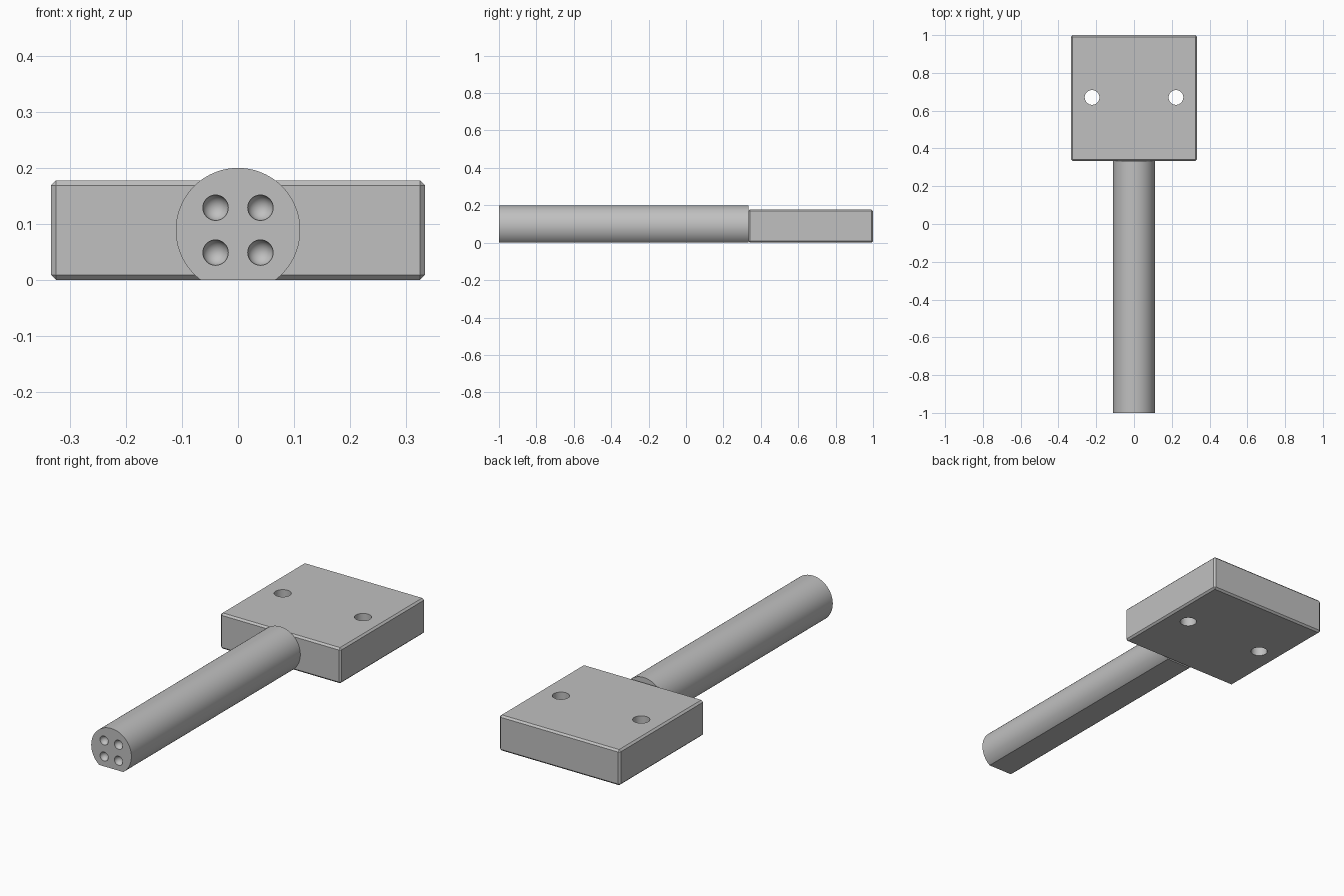
import bpy, bmesh, math
from mathutils import Matrix, Vector

cube = bpy.data.objects.get("Cube")
if cube:
    bpy.data.objects.remove(cube, do_unlink=True)

# Single grey material
grey = bpy.data.materials.new("plain grey")
grey.use_nodes = True
colour = (0.527, 0.527, 0.527, 1)
grey.diffuse_color = colour
grey.node_tree.nodes["Principled BSDF"].inputs["Base Color"].default_value = colour


def make_object(name, bm):
    bmesh.ops.recalc_face_normals(bm, faces=bm.faces)
    mesh = bpy.data.meshes.new(name)
    bm.to_mesh(mesh)
    bm.free()
    mesh.materials.append(grey)
    obj = bpy.data.objects.new(name, mesh)
    bpy.context.collection.objects.link(obj)
    return obj


def activate(obj):
    bpy.ops.object.select_all(action='DESELECT')
    obj.select_set(True)
    bpy.context.view_layer.objects.active = obj


def cut(obj, cutter):
    activate(obj)
    mod = obj.modifiers.new("cut", 'BOOLEAN')
    mod.operation = 'DIFFERENCE'
    mod.solver = 'EXACT'
    mod.object = cutter
    bpy.ops.object.modifier_apply(modifier=mod.name)
    bpy.data.objects.remove(cutter, do_unlink=True)


def smooth(obj):
    activate(obj)
    bpy.ops.object.shade_smooth_by_angle(angle=math.radians(30))


JOINT = 1 / 3
HEIGHT = 0.178
MID = HEIGHT / 2

# Square block with chamfered edges
bm = bmesh.new()
bmesh.ops.create_cube(bm, size=1)
bmesh.ops.scale(bm, vec=(2 / 3, 2 / 3, HEIGHT), verts=bm.verts)
bmesh.ops.translate(bm, vec=(0, 2 / 3, MID), verts=bm.verts)
bmesh.ops.bevel(bm, geom=bm.edges[:], offset=0.009, segments=1, affect='EDGES')
block = make_object("block", bm)

# Two holes through the block
bm = bmesh.new()
for side in (-1, 1):
    bmesh.ops.create_cone(bm, cap_ends=True, segments=48, radius1=0.039, radius2=0.039,
                          depth=0.5, matrix=Matrix.Translation((side * 0.222, 0.67, MID)))
cut(block, make_object("block_hole_cutter", bm))
smooth(block)

# Round shaft with a flat underside
bm = bmesh.new()
lay_down = Matrix.Rotation(math.pi / 2, 4, 'X')
centre = Vector((0, (JOINT - 1) / 2, MID))
bmesh.ops.create_cone(bm, cap_ends=True, segments=96, radius1=0.111, radius2=0.111,
                      depth=JOINT + 1, matrix=Matrix.Translation(centre) @ lay_down)
bmesh.ops.bisect_plane(bm, geom=bm.verts[:] + bm.edges[:] + bm.faces[:],
                       plane_co=(0, 0, 0), plane_no=(0, 0, 1), clear_inner=True)
bmesh.ops.holes_fill(bm, edges=[e for e in bm.edges if e.is_boundary])
shaft = make_object("shaft", bm)

# Four round dimples in the shaft end
bm = bmesh.new()
for x in (-0.04, 0.04):
    for z in (-0.04, 0.04):
        place = Matrix.Translation((x, -1, MID + z)) @ lay_down
        bmesh.ops.create_uvsphere(bm, u_segments=32, v_segments=17, radius=0.0228, matrix=place)
cut(shaft, make_object("dimple_cutter", bm))
smooth(shaft)
